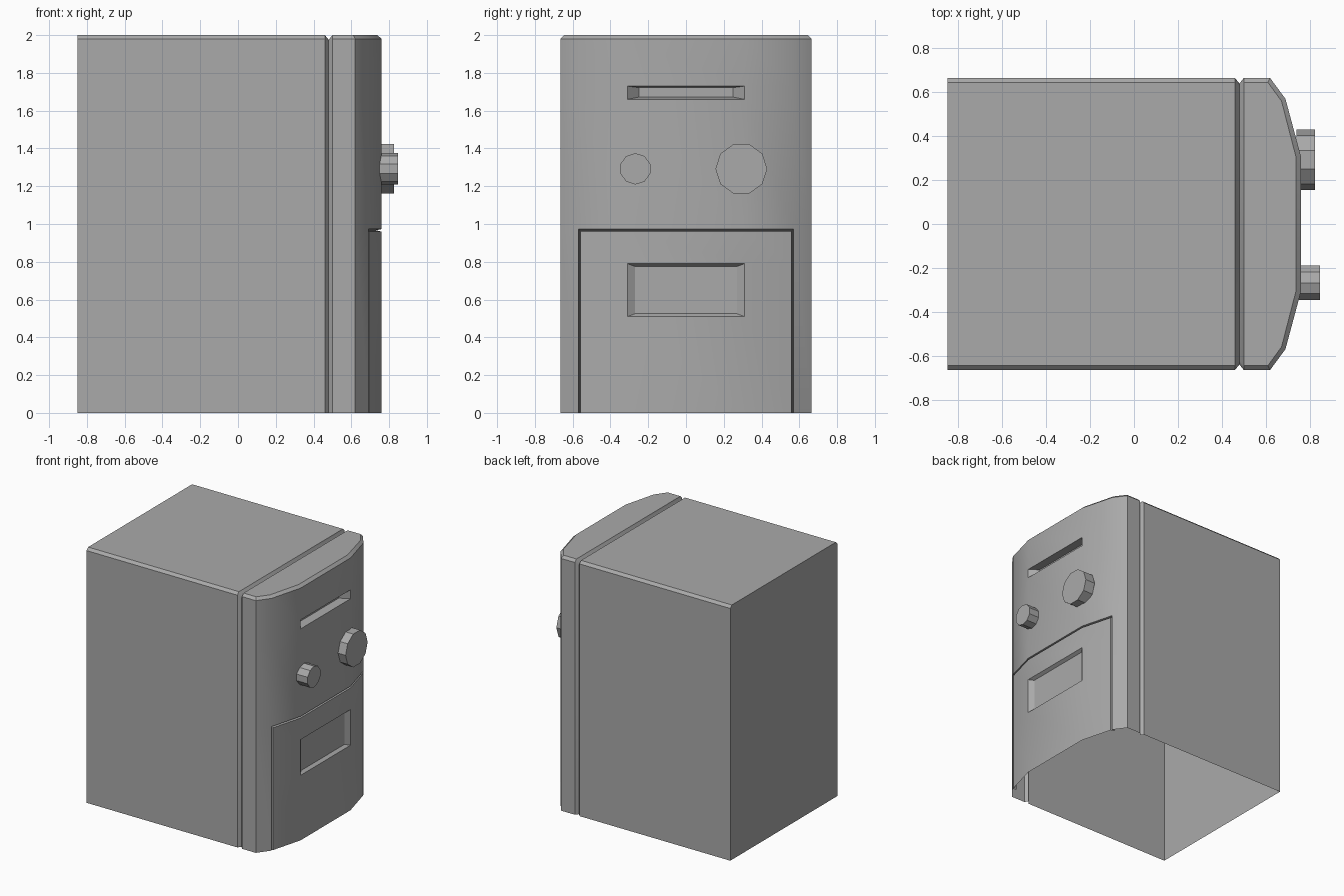
import bpy, bmesh, math
from mathutils import Matrix

cube = bpy.data.objects.get("Cube")
if cube:
    bpy.data.objects.remove(cube)

grey = bpy.data.materials.new("plain_grey")
grey.use_nodes = True
COLOUR = (0.4, 0.4, 0.4, 1)
grey.diffuse_color = COLOUR
grey.node_tree.nodes["Principled BSDF"].inputs["Base Color"].default_value = COLOUR

HALF, TOP, CHAMFER = 0.665, 2.0, 0.02
# Bowed front outline (x, y), from the left flank to the right flank
BOW = [(0.62, HALF), (0.69, 0.57), (0.76, 0.31)]
BOW_IN = [(0.61, HALF - CHAMFER), (0.672, 0.56), (0.738, 0.305)]


def mirrored(points):
    return points + [(x, -y) for x, y in reversed(points)]


def face(bm, *points):
    bm.faces.new([bm.verts.new(p) for p in points])


def strip(bm, a, b):
    """Quads between two paths with equal point counts."""
    for i in range(len(a) - 1):
        face(bm, a[i], a[i + 1], b[i + 1], b[i])


def at(points, z):
    return [(x, y, z) for x, y in points]


def rect(x, y, low, high):
    return [(x, y, low), (x, -y, low), (x, -y, high), (x, y, high), (x, y, low)]


def recess(bm, outer, inner):
    """Sunken pocket with sloping sides and a flat floor."""
    strip(bm, outer, inner)
    face(bm, *inner[:4])


def finish(bm, name):
    bmesh.ops.remove_doubles(bm, verts=bm.verts, dist=0.0005)
    bmesh.ops.recalc_face_normals(bm, faces=bm.faces)
    mesh = bpy.data.meshes.new(name)
    bm.to_mesh(mesh)
    bm.free()
    mesh.materials.append(grey)
    obj = bpy.data.objects.new(name, mesh)
    bpy.context.collection.objects.link(obj)
    bpy.ops.object.select_all(action="DESELECT")
    obj.select_set(True)
    bpy.context.view_layer.objects.active = obj
    bpy.ops.object.shade_smooth_by_angle(angle=math.radians(30))
    return obj


def banded_wall(bm, outline, rows, hole_row):
    """Curved wall in rows, leaving out the middle band of one row."""
    for r in range(len(rows) - 1):
        for i in range(len(outline) - 1):
            if r == hole_row and i == len(outline) // 2 - 1:
                continue
            pair = outline[i:i + 2]
            strip(bm, at(pair, rows[r]), at(pair, rows[r + 1]))


# Casing: open-bottomed box with chamfered top edges and a seam groove
def section(x, inset):
    w, h = HALF - inset, TOP - inset
    return [(x, w, 0), (x, w, h - CHAMFER), (x, w - CHAMFER, h),
            (x, CHAMFER - w, h), (x, -w, h - CHAMFER), (x, -w, 0)]


bm = bmesh.new()
stations = [section(-0.85, 0), section(0.46, 0), section(0.48, 0.025), section(0.5, 0)]
for a, b in zip(stations, stations[1:]):
    strip(bm, a, b)
face(bm, *stations[0])
finish(bm, "casing")

# Front panel: flanks, bowed wall, chamfered top and coin slot
bm = bmesh.new()
wall_top = TOP - CHAMFER
outline = mirrored([(0.5, HALF)] + BOW)
outline_in = mirrored([(0.5, HALF - CHAMFER)] + BOW_IN)
strip(bm, at(outline, wall_top), at(outline_in, TOP))
face(bm, *at(outline_in, TOP))
door_gap = 0.973
rows = [door_gap, 1.66, 1.73, wall_top]
banded_wall(bm, outline, rows, 1)
for side in (outline[:3], outline[-3:]):
    strip(bm, at(side, 0), at(side, door_gap))
recess(bm, rect(0.76, 0.31, 1.66, 1.73), rect(0.70, 0.25, 1.672, 1.722))
finish(bm, "front_panel")

# Door: lower bowed plate with a sunken window
bm = bmesh.new()
door_top = 0.96
door_line = mirrored([(0.693, 0.558), (0.76, 0.31)])
banded_wall(bm, door_line, [0, 0.51, 0.79, door_top], 1)
recess(bm, rect(0.76, 0.31, 0.51, 0.79), rect(0.735, 0.27, 0.525, 0.775))

# Narrow gap around the door
def frame_path(line, top):
    path = at(line, top)
    return [(*line[0], 0)] + path + [(*line[-1], 0)]


frame = frame_path(mirrored(BOW[1:]), door_gap)
edge = frame_path(door_line, door_top)
deep = [((a[0] + b[0]) / 2 - 0.03, (a[1] + b[1]) / 2, (a[2] + b[2]) / 2)
        for a, b in zip(frame, edge)]
strip(bm, frame, deep)
strip(bm, deep, edge)
finish(bm, "door")

# Control knobs: ten-sided discs facing forward along x
for name, y, radius, tip, turn in (("large_knob", 0.293, 0.137, 0.825, 0),
                                   ("small_knob", -0.268, 0.083, 0.848, 18)):
    bm = bmesh.new()
    base = 0.74
    bmesh.ops.create_cone(bm, cap_ends=True, segments=10, radius1=radius,
                          radius2=radius, depth=tip - base)
    place = (Matrix.Translation(((base + tip) / 2, y, 1.292))
             @ Matrix.Rotation(math.radians(turn), 4, "X")
             @ Matrix.Rotation(math.radians(90), 4, "Y"))
    bmesh.ops.transform(bm, matrix=place, verts=bm.verts)
    finish(bm, name)
